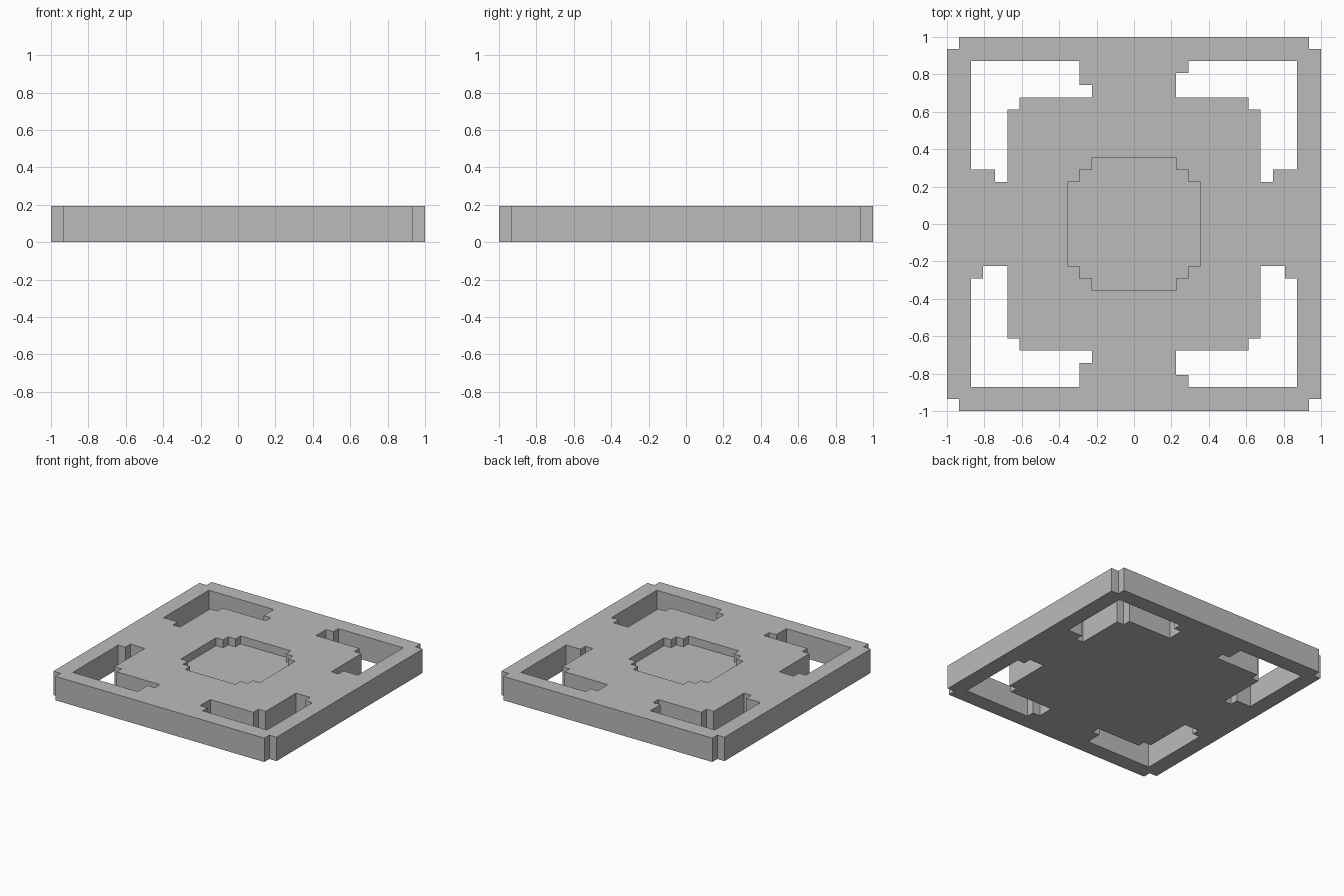
import bpy
import bmesh
from mathutils import Vector

cube = bpy.data.objects.get("Cube")
if cube:
    bpy.data.objects.remove(cube, do_unlink=True)

HALF = 15                      # cells run from -HALF to HALF
LAYERS = 3
CELL = 2 / (2 * HALF + 1)

grey = bpy.data.materials.new("plain grey")
grey.use_nodes = True
grey.diffuse_color = (0.5, 0.5, 0.5, 1)
grey.node_tree.nodes["Principled BSDF"].inputs["Base Color"].default_value = (0.5, 0.5, 0.5, 1)


def in_arm(along, across, tip_width):
    """One leg of an L-shaped corner slot, with a narrower tip."""
    if not 11 <= across <= 13:
        return False
    return 5 <= along <= 13 or (along == 4 and across <= 10 + tip_width)


def in_slot(x, y):
    a, b = abs(x), abs(y)
    return (in_arm(a, b, 1 if x < 0 else 2)
            or in_arm(b, a, 1 if y > 0 else 2)
            or a == b == 10)


def in_recess(x, y):
    return max(abs(x), abs(y)) <= 5 and abs(x) + abs(y) <= 8


def solid(x, y, z):
    a, b = abs(x), abs(y)
    if max(a, b) > HALF or not 0 <= z < LAYERS:
        return False
    if a == b == HALF or in_slot(x, y):
        return False
    return not (z == LAYERS - 1 and in_recess(x, y))


def add_side(bm, centre, normal):
    """Square face on one side of a cell."""
    u = Vector((normal.y, normal.z, normal.x))
    v = normal.cross(u)
    mid = centre + normal / 2
    corners = [mid + (u * s + v * t) / 2 for s, t in ((-1, -1), (1, -1), (1, 1), (-1, 1))]
    bm.faces.new([bm.verts.new(c * CELL) for c in corners])


# Plate: notched corners, four through slots and a shallow round recess
bm = bmesh.new()
axes = [Vector(row) * sign for row in ((1, 0, 0), (0, 1, 0), (0, 0, 1)) for sign in (-1, 1)]
span = range(-HALF, HALF + 1)
for x in span:
    for y in span:
        for z in range(LAYERS):
            if not solid(x, y, z):
                continue
            for n in axes:
                if not solid(x + int(n.x), y + int(n.y), z + int(n.z)):
                    add_side(bm, Vector((x, y, z + 0.5)), n)

# Weld the cells and merge flat areas
bmesh.ops.remove_doubles(bm, verts=bm.verts[:], dist=CELL / 100)
bmesh.ops.dissolve_limit(bm, angle_limit=0.01, verts=bm.verts[:], edges=bm.edges[:])

mesh = bpy.data.meshes.new("slotted_plate")
bm.to_mesh(mesh)
bm.free()
mesh.materials.append(grey)
plate = bpy.data.objects.new("slotted_plate", mesh)
bpy.context.collection.objects.link(plate)
